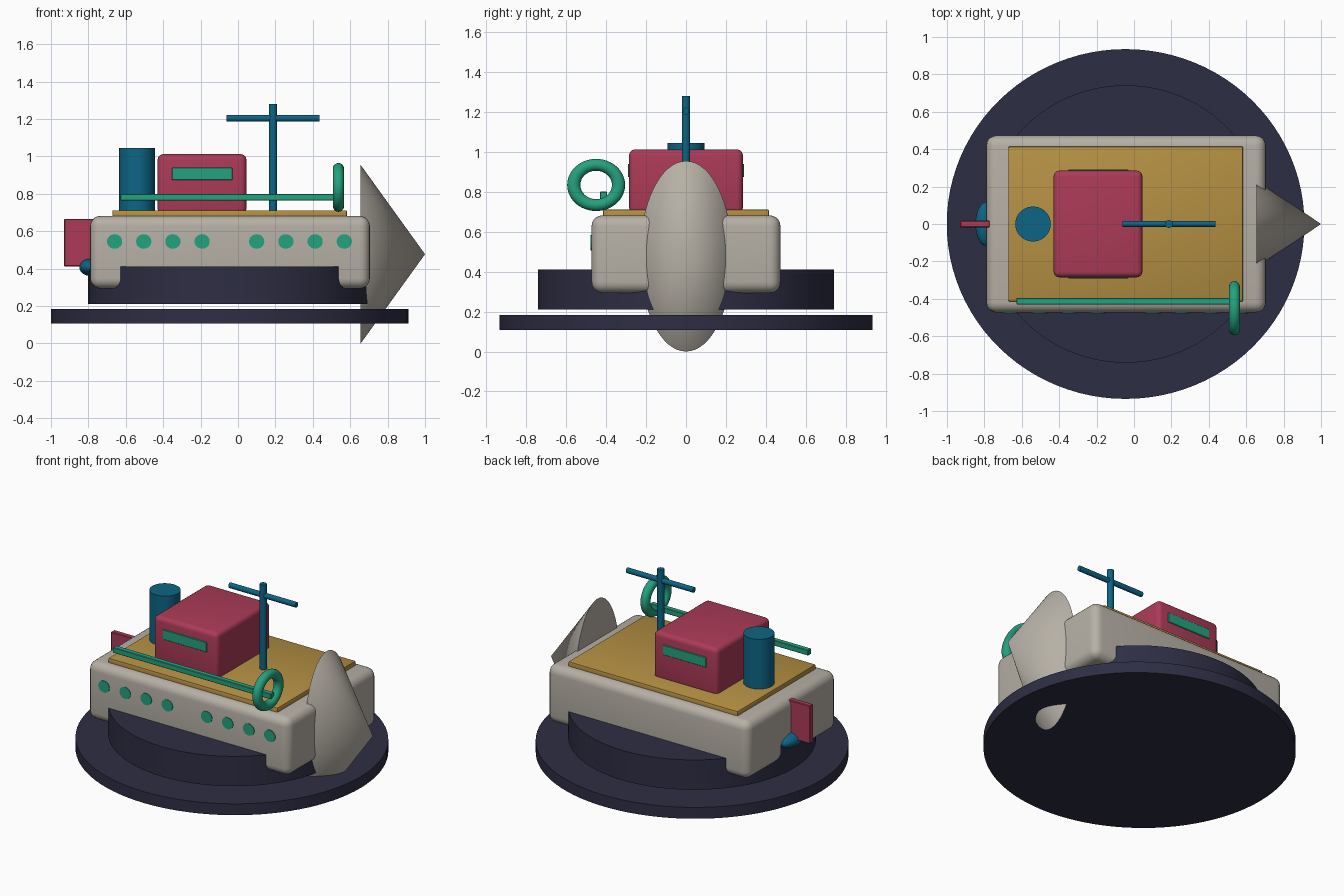
import bpy
from math import pi, radians

cube = bpy.data.objects.get("Cube")
if cube:
    bpy.data.objects.remove(cube, do_unlink=True)


def material(name, r, g, b):
    m = bpy.data.materials.new(name)
    m.use_nodes = True
    m.diffuse_color = (r, g, b, 1)
    m.node_tree.nodes["Principled BSDF"].inputs["Base Color"].default_value = (r, g, b, 1)
    return m


GREY = material("warm grey", 0.47, 0.435, 0.38)
OCHRE = material("ochre", 0.46, 0.28, 0.056)
RED = material("crimson", 0.41, 0.043, 0.096)
GREEN = material("sea green", 0.018, 0.36, 0.21)
BLUE = material("deep teal", 0.004, 0.13, 0.235)
NAVY = material("dark navy", 0.027, 0.027, 0.058)


def finish(name, mat, bevel=0.0, segments=3):
    """Name, colour, bevel and shade the newly added object."""
    o = bpy.context.object
    o.name = name
    o.data.materials.append(mat)
    bpy.ops.object.transform_apply(location=False, rotation=True, scale=True)
    if bevel:
        mod = o.modifiers.new("rounded edges", "BEVEL")
        mod.width, mod.segments = bevel, segments
        bpy.ops.object.modifier_apply(modifier=mod.name)
    bpy.ops.object.shade_smooth_by_angle(angle=radians(35))
    return o


def box(name, mat, x, y, z, bevel=0.0, segments=3):
    """Box from (low, high) ranges on each axis."""
    ranges = (x, y, z)
    bpy.ops.mesh.primitive_cube_add(size=1, location=[(a + b) / 2 for a, b in ranges])
    bpy.context.object.scale = [b - a for a, b in ranges]
    return finish(name, mat, bevel, segments)


def cylinder(name, mat, centre, rx, ry, length, rotation=(0, 0, 0), sides=48):
    bpy.ops.mesh.primitive_cylinder_add(vertices=sides, radius=1, depth=1,
                                        location=centre, rotation=rotation)
    bpy.context.object.scale = (rx, ry, length)
    return finish(name, mat)


# Round base and pedestal
cylinder("base_disc", NAVY, (-0.045, 0, 0.145), 0.956, 0.935, 0.076, sides=96)
cylinder("pedestal_disc", NAVY, (-0.045, 0, 0.31), 0.757, 0.742, 0.2, sides=96)

# Hull and deck
box("hull", GREY, (-0.79, 0.705), (-0.473, 0.473), (0.293, 0.682), 0.055, 5)
box("deck", OCHRE, (-0.672, 0.583), (-0.415, 0.415), (0.66, 0.712), 0.008, 2)

# Bow cone pointing forward along +x
bpy.ops.mesh.primitive_cone_add(vertices=64, radius1=1, radius2=0, depth=1,
                                location=(0.828, 0, 0.477), rotation=(0, pi / 2, 0))
bpy.context.object.scale = (0.477, 0.232, 0.344)
finish("bow_cone", GREY)

# Cabin with a window on each side
box("cabin", RED, (-0.43, 0.045), (-0.285, 0.285), (0.69, 1.012), 0.03, 4)
for side, name in ((-1, "front"), (1, "back")):
    y = side * 0.287
    box(name + "_cabin_window", GREEN, (-0.353, -0.03), (y - 0.004, y + 0.004),
        (0.873, 0.94), 0.003, 1)

# Funnel
cylinder("funnel", BLUE, (-0.54, 0, 0.87), 0.095, 0.093, 0.35)

# Mast and yard
cylinder("mast", BLUE, (0.187, 0, 0.985), 0.022, 0.021, 0.59, sides=24)
cylinder("yard", BLUE, (0.187, 0, 1.204), 0.018, 0.016, 0.495, (0, pi / 2, 0), 24)

# Rail and life ring
box("rail", GREEN, (-0.628, 0.545), (-0.43, -0.395), (0.764, 0.8), 0.003, 1)
bpy.ops.mesh.primitive_torus_add(major_radius=0.112, minor_radius=0.033,
                                 major_segments=48, minor_segments=20,
                                 location=(0.537, -0.45, 0.834), rotation=(0, pi / 2, 0))
bpy.context.object.scale = (0.9, 1, 0.9)
finish("life_ring", GREEN)

# Portholes: two groups of four on the front side
for group_start in (-0.66, 0.1):
    for i in range(4):
        cylinder("porthole", GREEN, (group_start + i * 0.156, -0.473, 0.545),
                 0.041, 0.039, 0.009, (pi / 2, 0, 0), 20)

# Rudder and propeller hub at the stern
box("rudder", RED, (-0.93, -0.77), (-0.018, 0.018), (0.412, 0.666), 0.004, 1)
bpy.ops.mesh.primitive_uv_sphere_add(segments=32, ring_count=16, radius=1,
                                     location=(-0.79, 0, 0.407))
bpy.context.object.scale = (0.058, 0.118, 0.046)
finish("propeller", BLUE)
